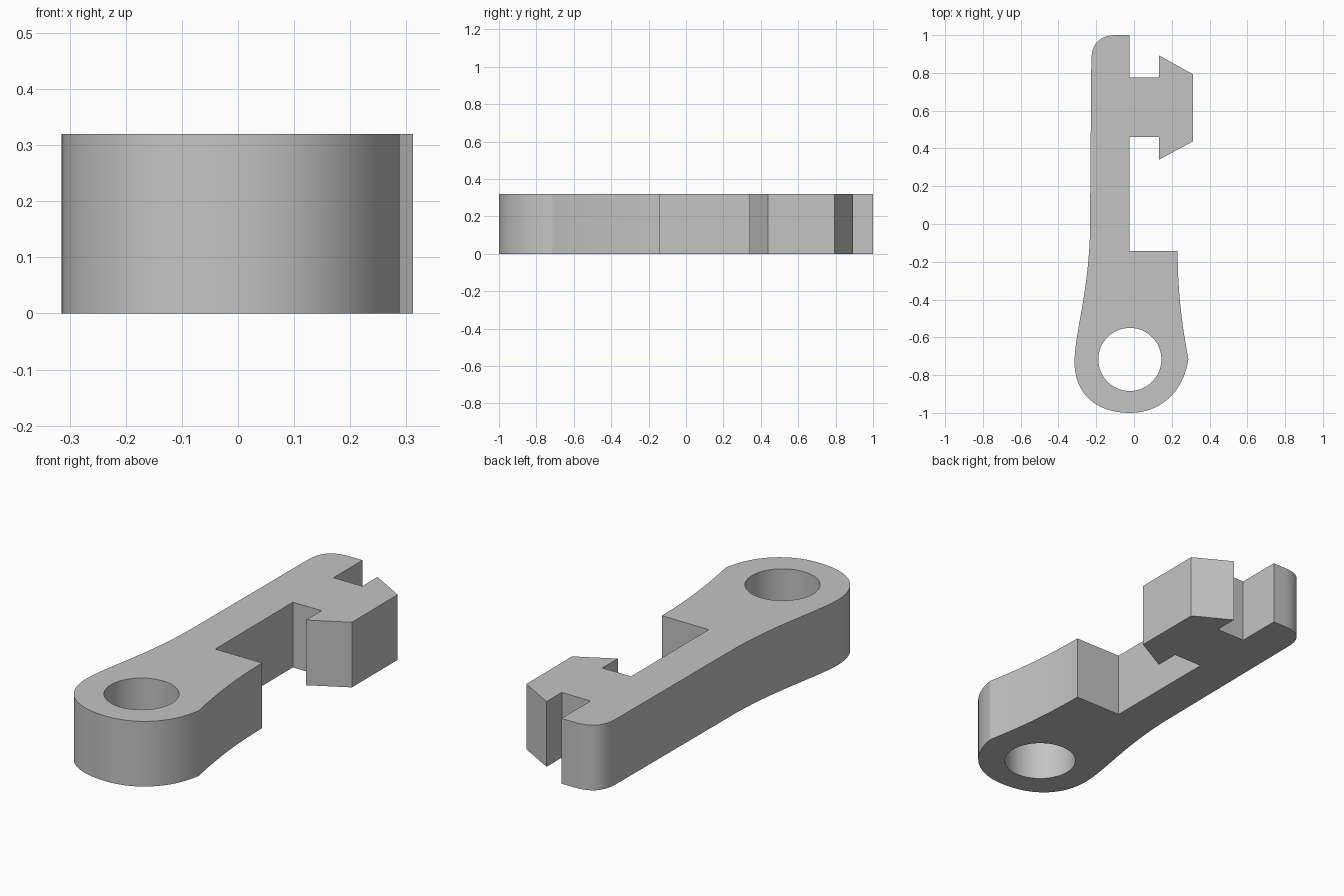
import bpy, bmesh, math
from mathutils import Vector
from mathutils.geometry import interpolate_bezier

cube = bpy.data.objects.get("Cube")
if cube:
    bpy.data.objects.remove(cube, do_unlink=True)

HEIGHT = 0.32


def curve(a, b, c, d, steps=16):
    """Sample a bezier, leaving out its end point."""
    pts = interpolate_bezier(*[Vector((p[0], p[1], 0)) for p in (a, b, c, d)], steps + 1)
    return [(p.x, p.y) for p in pts[:-1]]


# Hooked tip and stepped shoulder
outline = [(-0.024, 1.0), (-0.024, 0.775), (0.132, 0.775), (0.132, 0.893),
           (0.312, 0.793), (0.312, 0.438), (0.132, 0.34), (0.132, 0.46),
           (-0.024, 0.46), (-0.024, -0.142)]
# Flared right flank, round eye end, left flank, rounded tip corner
outline += curve((0.231, -0.142), (0.231, -0.34), (0.25, -0.52), (0.288, -0.715))
outline += curve((0.288, -0.715), (0.26, -0.90), (0.13, -1.0), (-0.02, -1.0))
outline += curve((-0.02, -1.0), (-0.21, -1.0), (-0.315, -0.89), (-0.315, -0.73))
outline += curve((-0.315, -0.73), (-0.315, -0.58), (-0.235, -0.35), (-0.232, 0.0))
outline += curve((-0.226, 0.86), (-0.226, 0.96), (-0.18, 1.0), (-0.09, 1.0))
outline.append((-0.09, 1.0))

# Pin hole
SIDES = 64
hole = [(-0.022 + 0.167 * math.cos(math.tau * i / SIDES),
         -0.717 + 0.167 * math.sin(math.tau * i / SIDES)) for i in range(SIDES)]

# Fill the profile and extrude it
bm = bmesh.new()
for loop in (outline, hole):
    verts = [bm.verts.new((x, y, 0)) for x, y in loop]
    for i, v in enumerate(verts):
        bm.edges.new((v, verts[(i + 1) % len(verts)]))
bmesh.ops.triangle_fill(bm, edges=bm.edges[:], use_beauty=True, normal=(0, 0, 1))
result = bmesh.ops.extrude_face_region(bm, geom=bm.faces[:], use_keep_orig=True)
top = [g for g in result["geom"] if isinstance(g, bmesh.types.BMVert)]
bmesh.ops.translate(bm, verts=top, vec=(0, 0, HEIGHT))
bmesh.ops.recalc_face_normals(bm, faces=bm.faces[:])

mesh = bpy.data.meshes.new("hooked_lever")
bm.to_mesh(mesh)
bm.free()
lever = bpy.data.objects.new("hooked_lever", mesh)
bpy.context.collection.objects.link(lever)

# Plain grey
grey = bpy.data.materials.new("plain grey")
grey.use_nodes = True
color = (0.55, 0.55, 0.55, 1)
grey.diffuse_color = color
grey.node_tree.nodes["Principled BSDF"].inputs["Base Color"].default_value = color
mesh.materials.append(grey)

bpy.ops.object.select_all(action="DESELECT")
lever.select_set(True)
bpy.context.view_layer.objects.active = lever
bpy.ops.object.shade_smooth_by_angle(angle=math.radians(20))
